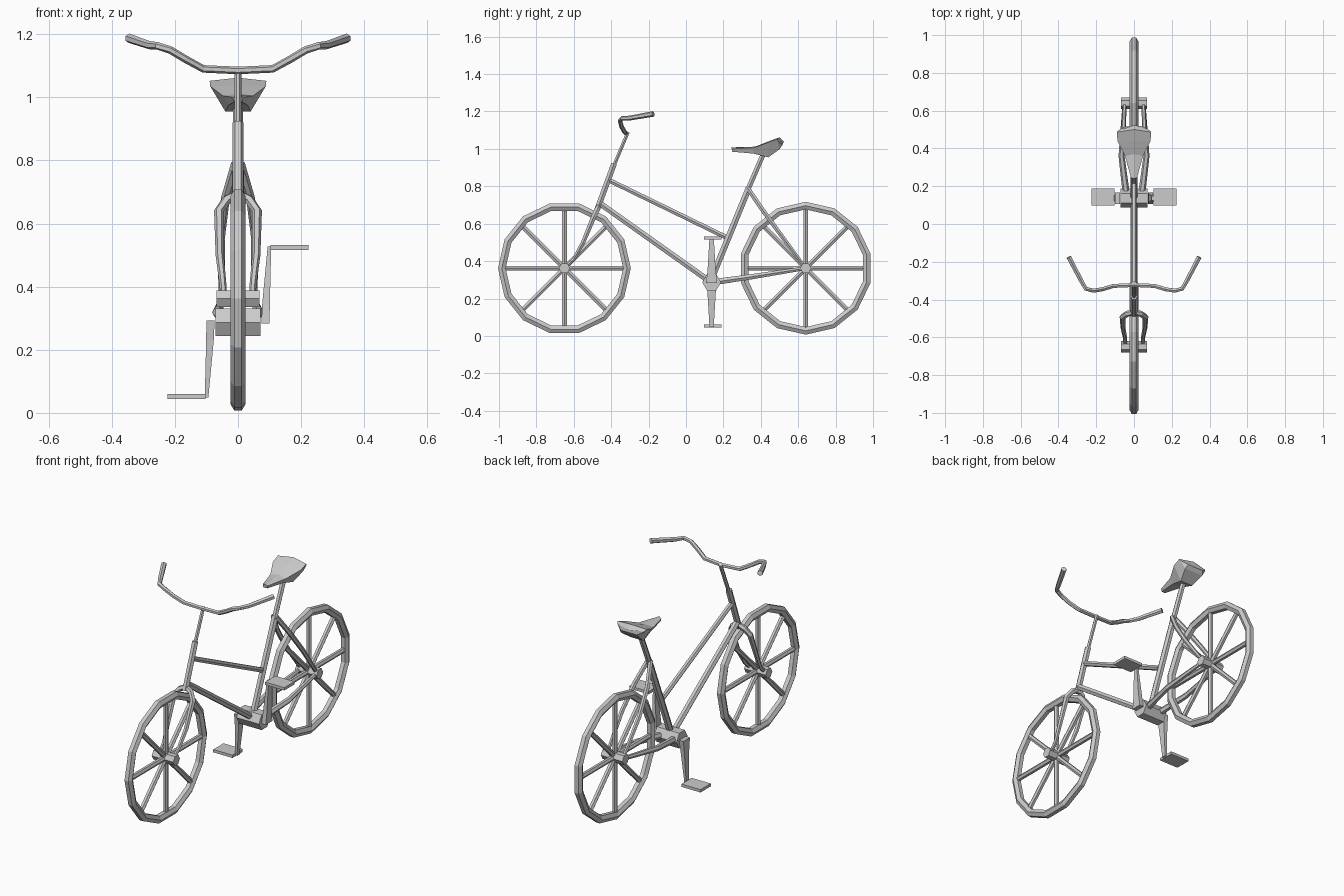
import bpy, bmesh, math
from mathutils import Vector

if "Cube" in bpy.data.objects:
    bpy.data.objects.remove(bpy.data.objects["Cube"])


def finish(name, bm, mirror=False):
    bmesh.ops.recalc_face_normals(bm, faces=bm.faces)
    me = bpy.data.meshes.new(name)
    bm.to_mesh(me)
    bm.free()
    ob = bpy.data.objects.new(name, me)
    bpy.context.collection.objects.link(ob)
    if mirror:
        ob.modifiers.new("mirror", 'MIRROR')
    return ob


def skin(bm, rings, caps=True, closed=False):
    """Bridge successive rings of points with quads."""
    vs = [[bm.verts.new(p) for p in r] for r in rings]
    n = len(vs[0])
    pairs = list(zip(vs, vs[1:])) + ([(vs[-1], vs[0])] if closed else [])
    for a, b in pairs:
        for i in range(n):
            j = (i + 1) % n
            bm.faces.new((a[i], a[j], b[j], b[i]))
    if caps and not closed:
        bm.faces.new(vs[0])
        bm.faces.new(vs[-1])


def tube_into(bm, pts, radii, sides=6, ref=(1, 0, 0), turn=0.0):
    pts = [Vector(p) for p in pts]
    if not isinstance(radii, (list, tuple)):
        radii = [radii] * len(pts)
    rings = []
    for i, p in enumerate(pts):
        t = (pts[min(i + 1, len(pts) - 1)] - pts[max(i - 1, 0)]).normalized()
        u = Vector(ref)
        u = (u - t * u.dot(t)).normalized()
        v = t.cross(u)
        rings.append([p + radii[i] * (u * math.cos(a) + v * math.sin(a))
                      for a in (turn + math.tau * k / sides for k in range(sides))])
    skin(bm, rings)


def tube(name, pts, radii, sides=6, ref=(1, 0, 0), mirror=False, turn=0.0):
    bm = bmesh.new()
    tube_into(bm, pts, radii, sides, ref, turn)
    return finish(name, bm, mirror)


def wheel(name, y, z, start, segs=14, R=0.355, r=0.0235):
    # tyre: hexagonal section swept round the axle
    bm = bmesh.new()
    rings = []
    for k in range(segs):
        a = start + math.tau * k / segs
        ring = []
        for s in range(6):
            b = math.radians(30 + 60 * s)
            d = R - r * math.cos(math.radians(30)) + r * math.cos(b)
            ring.append((r * math.sin(b), y + d * math.sin(a), z + d * math.cos(a)))
        rings.append(ring)
    skin(bm, rings, closed=True)
    finish(name + "_tyre", bm)
    # spokes: four bars right across
    bm = bmesh.new()
    for k in range(4):
        a = math.pi * k / 4
        d = Vector((0, math.sin(a), math.cos(a))) * (R - 0.03)
        c = Vector((0, y, z))
        tube_into(bm, [c - d, c + d], 0.0145)
    finish(name + "_spokes", bm)
    tube(name + "_hub", [(-0.068, y, z), (0.068, y, z)], 0.03, ref=(0, 1, 0))


wheel("front_wheel", -0.65, 0.362, math.pi / 14)
wheel("rear_wheel", 0.64, 0.362, 0)

# frame tubes
tube("seat_tube", [(0, 0.13, 0.29), (0, 0.335, 0.79)], 0.019)
tube("seat_post", [(0, 0.33, 0.78), (0, 0.425, 1.0)], 0.0155)
tube("down_tube", [(0, -0.455, 0.705), (0, 0.13, 0.29)], 0.018)
tube("top_tube", [(0, -0.41, 0.832), (0, 0.21, 0.53)], 0.0145)
tube("head_tube", [(0, -0.475, 0.675), (0, -0.385, 0.92)], 0.0175)
tube("stem", [(0, -0.39, 0.90), (0, -0.31, 1.09)], 0.0105)

# fork and stays, mirrored
tube("fork", [(0.005, -0.468, 0.69), (0.035, -0.475, 0.675), (0.06, -0.492, 0.64),
              (0.058, -0.55, 0.50), (0.048, -0.60, 0.41), (0.045, -0.65, 0.362)],
     [0.015, 0.016, 0.016, 0.013, 0.011, 0.01], mirror=True)
tube("seat_stay", [(0.008, 0.33, 0.79), (0.04, 0.405, 0.68), (0.055, 0.50, 0.55),
                   (0.05, 0.64, 0.362)],
     [0.014, 0.014, 0.013, 0.010], mirror=True)
tube("chain_stay", [(0.04, 0.15, 0.288), (0.066, 0.36, 0.318), (0.05, 0.64, 0.362)],
     [0.019, 0.016, 0.011], mirror=True)

# bottom bracket
tube("bottom_bracket", [(-0.071, 0.137, 0.287), (0.071, 0.137, 0.287)], 0.05, ref=(0, 1, 0))

# cranks and pedals, opposite each other
for side, s in (("right", 1), ("left", -1)):
    bm = bmesh.new()
    rings = []
    for h, x0, x1, w in ((-0.005, 0.074, 0.1, 0.03), (0.06, 0.077, 0.101, 0.022),
                         (0.23, 0.093, 0.105, 0.012), (0.24, 0.093, 0.107, 0.012)):
        z = 0.288 + s * h
        rings.append([(s * x0, 0.137 - w, z), (s * x1, 0.137 - w, z),
                      (s * x1, 0.137 + w, z), (s * x0, 0.137 + w, z)])
    skin(bm, rings)
    finish(side + "_crank", bm)
    bm = bmesh.new()
    zc = 0.288 + s * 0.236
    skin(bm, [[(s * x, 0.143 + dy, zc + dz) for dy, dz in
               ((-0.046, -0.008), (0.046, -0.008), (0.046, 0.008), (-0.046, 0.008))]
              for x in (0.103, 0.224)])
    finish(side + "_pedal", bm)

# handlebar with swept-back grips
half = [(0.11, -0.328, 1.09), (0.165, -0.345, 1.12), (0.215, -0.353, 1.15),
        (0.255, -0.343, 1.163), (0.28, -0.30, 1.165), (0.345, -0.175, 1.187)]
path = [(-x, y, z) for x, y, z in reversed(half)] + [(0, -0.323, 1.085)] + half
rad = [0.012, 0.012, 0.012, 0.012, 0.013, 0.015]
tube("handlebar", path, rad[::-1] + [0.012] + rad, ref=(0, 0, 1))

# saddle: sections of (edge y, top z, half width), (bottom y, z, half width), (centre y, z)
bm = bmesh.new()
rings = []
for (ey, ez, ew), (by, bz, bw), (cy, cz) in (
        ((0.245, 1.0, 0.016), (0.245, 0.985, 0.012), (0.24, 1.008)),
        ((0.36, 1.005, 0.048), (0.36, 0.975, 0.03), (0.37, 1.012)),
        ((0.44, 1.035, 0.088), (0.44, 0.955, 0.04), (0.44, 1.04)),
        ((0.487, 1.052, 0.09), (0.50, 0.998, 0.06), (0.50, 1.062)),
        ((0.495, 1.04, 0.085), (0.515, 1.02, 0.05), (0.523, 1.038))):
    rings.append([(0, cy, cz), (ew, ey, ez), (bw, by, bz),
                  (-bw, by, bz), (-ew, ey, ez)])
skin(bm, rings)
finish("saddle", bm)
